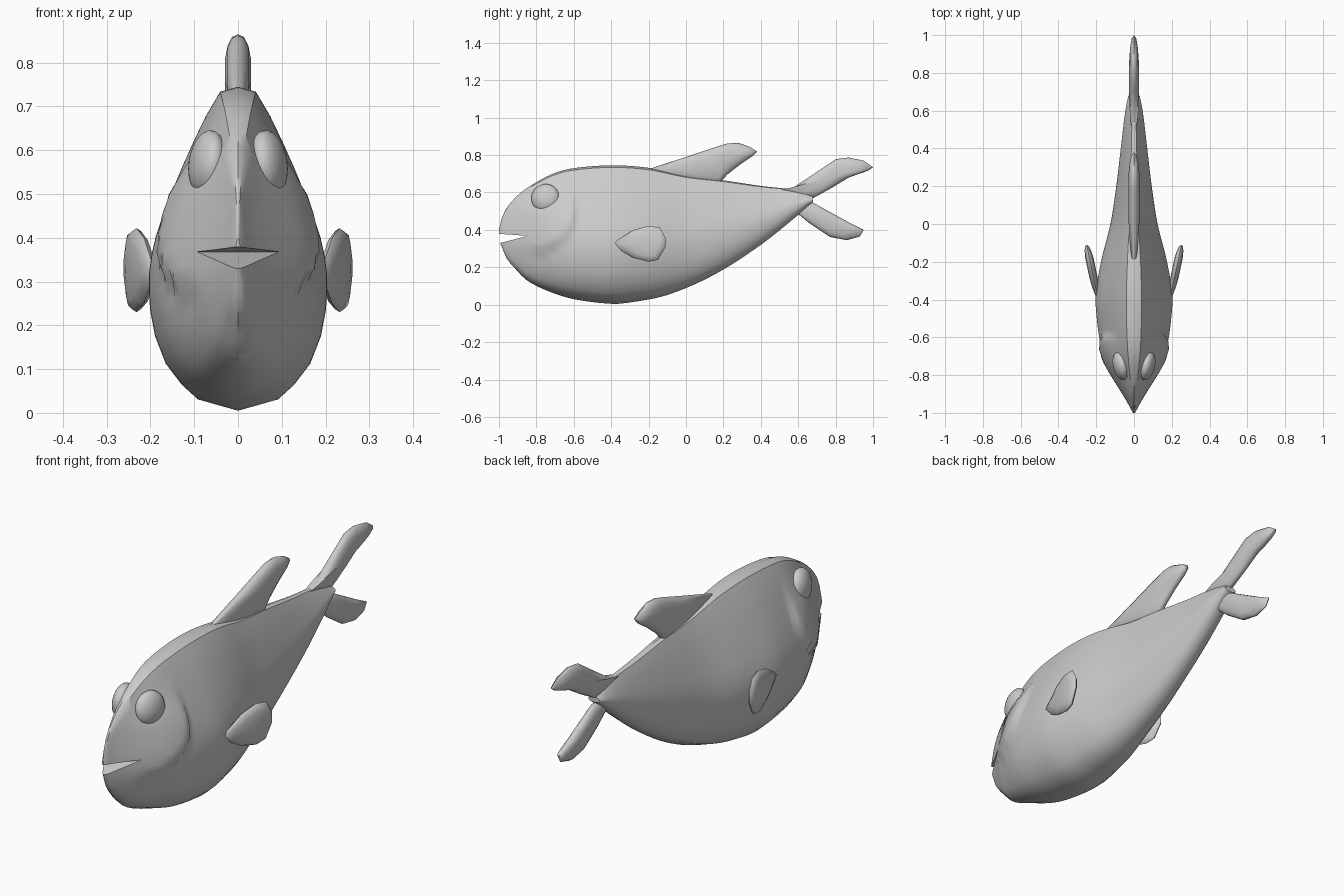
import bpy, bmesh, math
from mathutils import Vector, Matrix

if "Cube" in bpy.data.objects:
    bpy.data.objects.remove(bpy.data.objects["Cube"], do_unlink=True)

grey = bpy.data.materials.new("plain grey")
grey.use_nodes = True
grey.diffuse_color = (0.6, 0.6, 0.6, 1)
grey.node_tree.nodes["Principled BSDF"].inputs["Base Color"].default_value = (0.6, 0.6, 0.6, 1)


def finish(name, bm):
    bmesh.ops.recalc_face_normals(bm, faces=bm.faces)
    me = bpy.data.meshes.new(name)
    bm.to_mesh(me)
    bm.free()
    me.materials.append(grey)
    ob = bpy.data.objects.new(name, me)
    bpy.context.collection.objects.link(ob)
    return ob


def smooth(ob, angle):
    bpy.ops.object.select_all(action='DESELECT')
    ob.select_set(True)
    bpy.context.view_layer.objects.active = ob
    bpy.ops.object.shade_smooth_by_angle(angle=math.radians(angle))


def curve(keys, y):
    """Smooth (monotone-ish cubic) lookup in (y, value) keys."""
    n = len(keys)
    if y <= keys[0][0]:
        return keys[0][1]
    for i in range(n - 1):
        (a, va), (b, vb) = keys[i], keys[i + 1]
        if y <= b:
            def slope(j):
                lo, hi = max(j - 1, 0), min(j + 1, n - 1)
                return (keys[hi][1] - keys[lo][1]) / (keys[hi][0] - keys[lo][0])
            h, t = b - a, (y - a) / (b - a)
            return ((2*t**3 - 3*t**2 + 1) * va + (t**3 - 2*t**2 + t) * h * slope(i)
                    + (3*t**2 - 2*t**3) * vb + (t**3 - t**2) * h * slope(i + 1))
    return keys[-1][1]


def ramp(v):
    v = min(max(v, 0), 1)
    return v * v * (3 - 2 * v)


# Body: back line, belly line and half width along y
BACK = [(-1, .40), (-.985, .46), (-.96, .515), (-.9, .585), (-.8, .655), (-.7, .705), (-.6, .73),
        (-.4, .745), (-.2, .732), (0, .69), (.2, .665), (.4, .635), (.62, .608), (.68, .58)]
BELLY = [(-1, .345), (-.985, .31), (-.96, .25), (-.92, .20), (-.85, .13), (-.73, .07), (-.6, .03),
         (-.4, .005), (-.3, .012), (-.1, .052), (.15, .16), (.4, .32), (.6, .48), (.68, .55)]
WIDTH = [(-1, .006), (-.97, .022), (-.9, .058), (-.8, .108), (-.7, .155), (-.62, .18), (-.5, .197),
         (-.38, .203), (-.2, .175), (0, .125), (.2, .094), (.4, .07), (.6, .046), (.68, .03)]
# Half cross-section: (width share, height share), belly to back
SECTION = [(0, 0), (.45, .035), (.63, .08), (.81, .145), (.93, .23), (.985, .31), (1, .37), (1, .42),
           (.97, .48), (.92, .54), (.84, .605), (.75, .67), (.63, .75), (.5, .83), (.36, .91),
           (.2, .985), (0, 1)]

ys = [-1, -.993, -.985, -.972] + [-.96 + .02 * i for i in range(24)] + [-.48 + .04 * i for i in range(29)] + [.66, .68]
loop = SECTION + [(-w, h) for w, h in SECTION[-2:0:-1]]
bm = bmesh.new()
rings = []
for y in ys:
    top, bot, hw = curve(BACK, y), curve(BELLY, y), curve(WIDTH, y)
    ring = []
    for w, h in loop:
        x, z = w * hw, bot + h * (top - bot)
        # Raised cheek and gill cover ending in a rounded step
        r = math.hypot((y + .85) / .26, (z - .5) / .22)
        if abs(w) > .3 and z < .62:
            lift = .022 * ramp((1.06 - r) / .12) * ramp((y + .97) / .25) * ramp((.62 - z) / .12)
            x += math.copysign(lift, w)
        ring.append(bm.verts.new((x, y, z)))
    rings.append(ring)
n = len(loop)
for a, b in zip(rings, rings[1:]):
    for i in range(n):
        bm.faces.new((a[i], a[(i + 1) % n], b[(i + 1) % n], b[i]))
bm.faces.new(rings[0])
bm.faces.new(rings[-1])
body = finish("body", bm)

# Mouth: wedge cut across the snout
bm = bmesh.new()
wedge = [(-1.1, .386), (-.845, .368), (-1.1, .303)]
sides = [[bm.verts.new((x, y, z)) for y, z in wedge] for x in (-.3, .3)]
for s in sides:
    bm.faces.new(s)
for i in range(3):
    j = (i + 1) % 3
    bm.faces.new((sides[0][i], sides[0][j], sides[1][j], sides[1][i]))
cutter = finish("mouth_cutter", bm)
cutter.hide_render = True
mod = body.modifiers.new("mouth", 'BOOLEAN')
mod.operation, mod.object, mod.solver = 'DIFFERENCE', cutter, 'EXACT'
smooth(body, 40)
bpy.ops.object.modifier_apply(modifier=mod.name)
bpy.data.objects.remove(cutter, do_unlink=True)
smooth(body, 40)


def fin(name, outline, thick, place=lambda y, z: 0.0):
    """Pillow-shaped fin: thin rim, fuller towards the middle."""
    bm = bmesh.new()
    cy = sum(p[0] for p in outline) / len(outline)
    cz = sum(p[1] for p in outline) / len(outline)

    def ring(scale, off):
        pts = [(cy + (y - cy) * scale, cz + (z - cz) * scale) for y, z in outline]
        return [bm.verts.new((place(y, z) + off, y, z)) for y, z in pts]
    rim = ring(1, 0)
    for side in (-1, 1):
        prev = rim
        for scale, f in ((.93, .45), (.7, .8), (.35, 1)):
            cur = ring(scale, side * thick * f)
            for i in range(len(rim)):
                j = (i + 1) % len(rim)
                bm.faces.new((prev[i], prev[j], cur[j], cur[i]))
            prev = cur
        bm.faces.new(prev)
    ob = finish(name, bm)
    smooth(ob, 60)


fin("dorsal_fin", [(-.2, .725), (0, .79), (.17, .847), (.22, .862), (.28, .865), (.34, .845), (.38, .82),
                   (.36, .797), (.29, .75), (.22, .695), (.17, .64), (0, .66)], .03)
fin("upper_tail_fin", [(.48, .605), (.58, .63), (.7, .71), (.8, .778), (.87, .787), (.95, .77), (1, .735),
                       (.97, .715), (.87, .68), (.78, .625), (.68, .57), (.58, .57)], .026)
fin("lower_tail_fin", [(.57, .51), (.66, .435), (.77, .362), (.86, .345), (.93, .365), (.95, .4),
                       (.88, .435), (.78, .49), (.68, .545), (.6, .55)], .024)

for side, label in ((1, "left"), (-1, "right")):
    # Side fin, leaning outward towards its rear edge
    fin(label + "_side_fin",
        [(-.39, .33), (-.28, .4), (-.2, .422), (-.14, .412), (-.11, .36), (-.11, .31),
         (-.15, .24), (-.2, .23), (-.28, .25), (-.34, .285)], .022,
        lambda y, z: side * (.192 + .21 * (y + .39)))
    # Eye, a flattened ball set against the sloping head
    bm = bmesh.new()
    bmesh.ops.create_uvsphere(bm, u_segments=24, v_segments=14, radius=1)
    turn = Matrix.Rotation(side * math.radians(-14), 4, 'Z') @ Matrix.Rotation(side * math.radians(-8), 4, 'Y')
    bm.transform(Matrix.Translation((side * .07, -.752, .57)) @ turn @ Matrix.Diagonal((.04, .077, .076, 1)))
    smooth(finish(label + "_eye", bm), 60)
